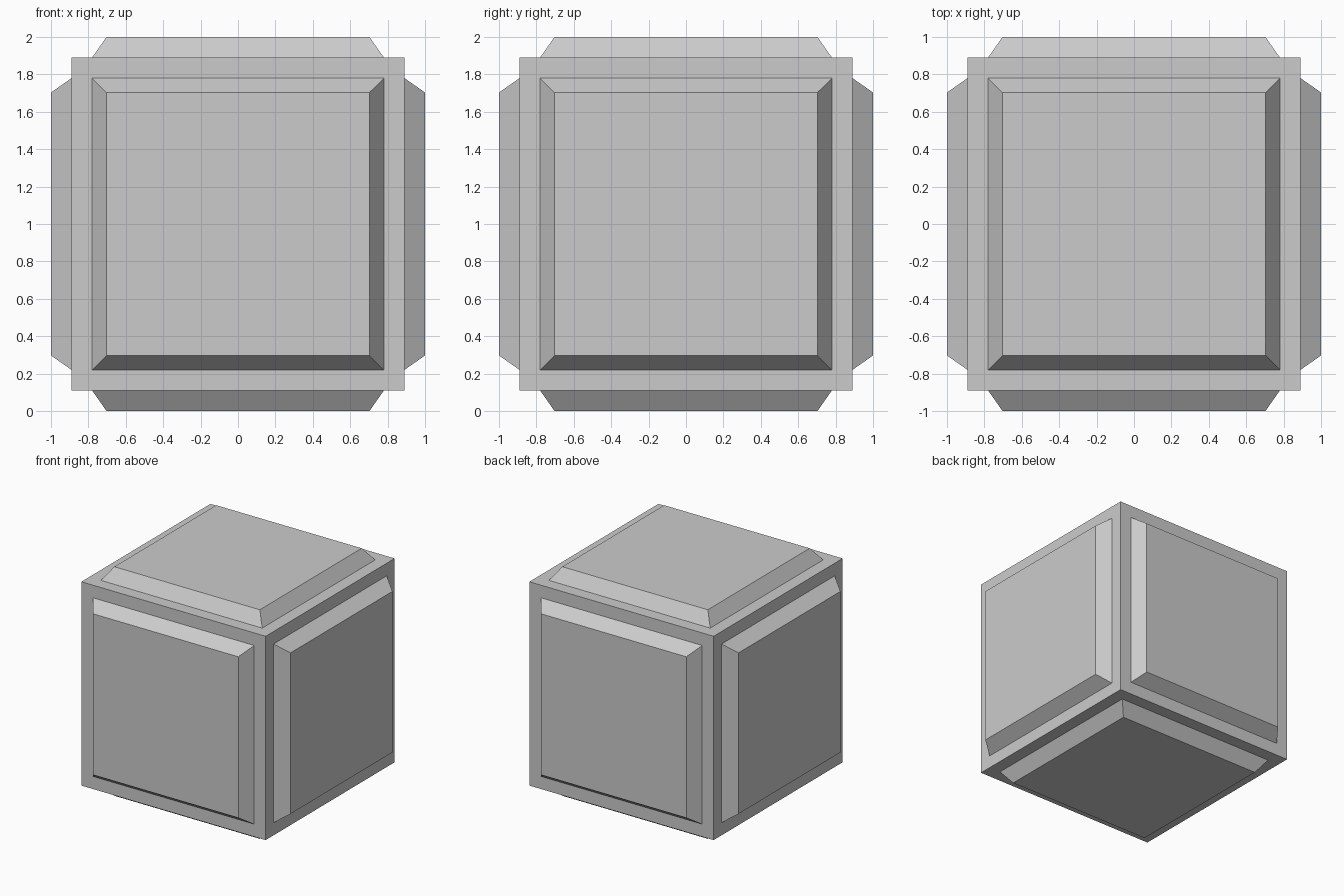
import bpy, bmesh
from mathutils import Matrix

if "Cube" in bpy.data.objects:
    bpy.data.objects.remove(bpy.data.objects["Cube"])

CORE = 0.89     # half size of the cube body
RIM = 0.11      # flat border around each panel
BEVEL = 0.077   # sloped edge width of each panel
RAISE = 0.11    # panel height above the body

# Cube body
bm = bmesh.new()
bmesh.ops.create_cube(bm, size=2 * CORE, matrix=Matrix.Translation((0, 0, 1)))
bm.normal_update()
panels = bm.faces[:]

# Flat border, then raised panel with sloped sides on all six faces
bmesh.ops.inset_individual(bm, faces=panels, thickness=RIM, depth=0, use_even_offset=True)
bmesh.ops.inset_individual(bm, faces=panels, thickness=BEVEL, depth=0, use_even_offset=True)
for f in panels:
    bmesh.ops.translate(bm, verts=f.verts[:], vec=f.normal.normalized() * RAISE)

mesh = bpy.data.meshes.new("panelled_cube")
bm.to_mesh(mesh)
bm.free()
bpy.context.collection.objects.link(bpy.data.objects.new("panelled_cube", mesh))
